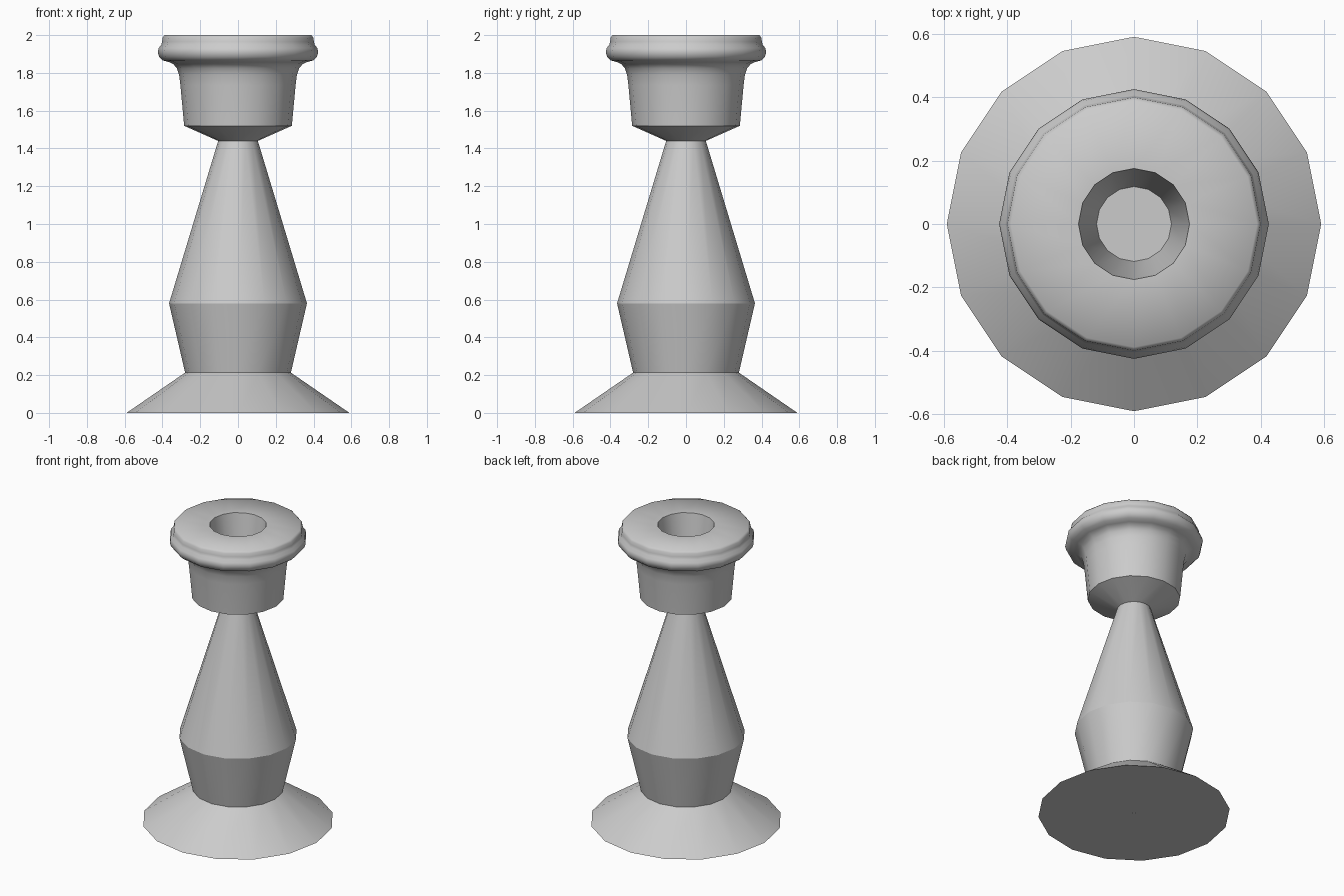
import bpy, bmesh, math

if "Cube" in bpy.data.objects:
    bpy.data.objects.remove(bpy.data.objects["Cube"])

SIDES = 16

# Profile: radius, height, sharp ring (1) or smooth ring (0)
profile = [
    (0.008, 0.0, 1), (0.59, 0.0, 1),                      # foot
    (0.28, 0.213, 1), (0.365, 0.58, 1), (0.105, 1.44, 1), # stem
    (0.285, 1.52, 1), (0.305, 1.735, 0), (0.312, 1.79, 0),# cup
    (0.324, 1.825, 0), (0.342, 1.846, 0), (0.365, 1.857, 0),
    (0.398, 1.866, 0), (0.417, 1.885, 0), (0.425, 1.91, 0), # rolled lip
    (0.42, 1.932, 0), (0.406, 1.948, 0), (0.402, 1.965, 0),
    (0.399, 1.987, 0), (0.388, 2.0, 0),
    (0.175, 2.0, 1), (0.118, 1.63, 1),                    # candle socket
]

bm = bmesh.new()
rings = []
for r, z, sharp in profile:
    rings.append([bm.verts.new((r * math.cos(2 * math.pi * i / SIDES),
                                r * math.sin(2 * math.pi * i / SIDES), z))
                  for i in range(SIDES)])

# Side walls
for a, b in zip(rings, rings[1:]):
    for i in range(SIDES):
        j = (i + 1) % SIDES
        bm.faces.new((a[i], a[j], b[j], b[i])).smooth = True
# Socket floor
bm.faces.new(rings[-1])

# Crisp rings
for ring, (r, z, sharp) in zip(rings, profile):
    if sharp:
        for i in range(SIDES):
            e = bm.edges.get((ring[i], ring[(i + 1) % SIDES]))
            e.smooth = False

mesh = bpy.data.meshes.new("candlestick")
bm.to_mesh(mesh)
bm.free()
obj = bpy.data.objects.new("candlestick", mesh)
bpy.context.collection.objects.link(obj)
